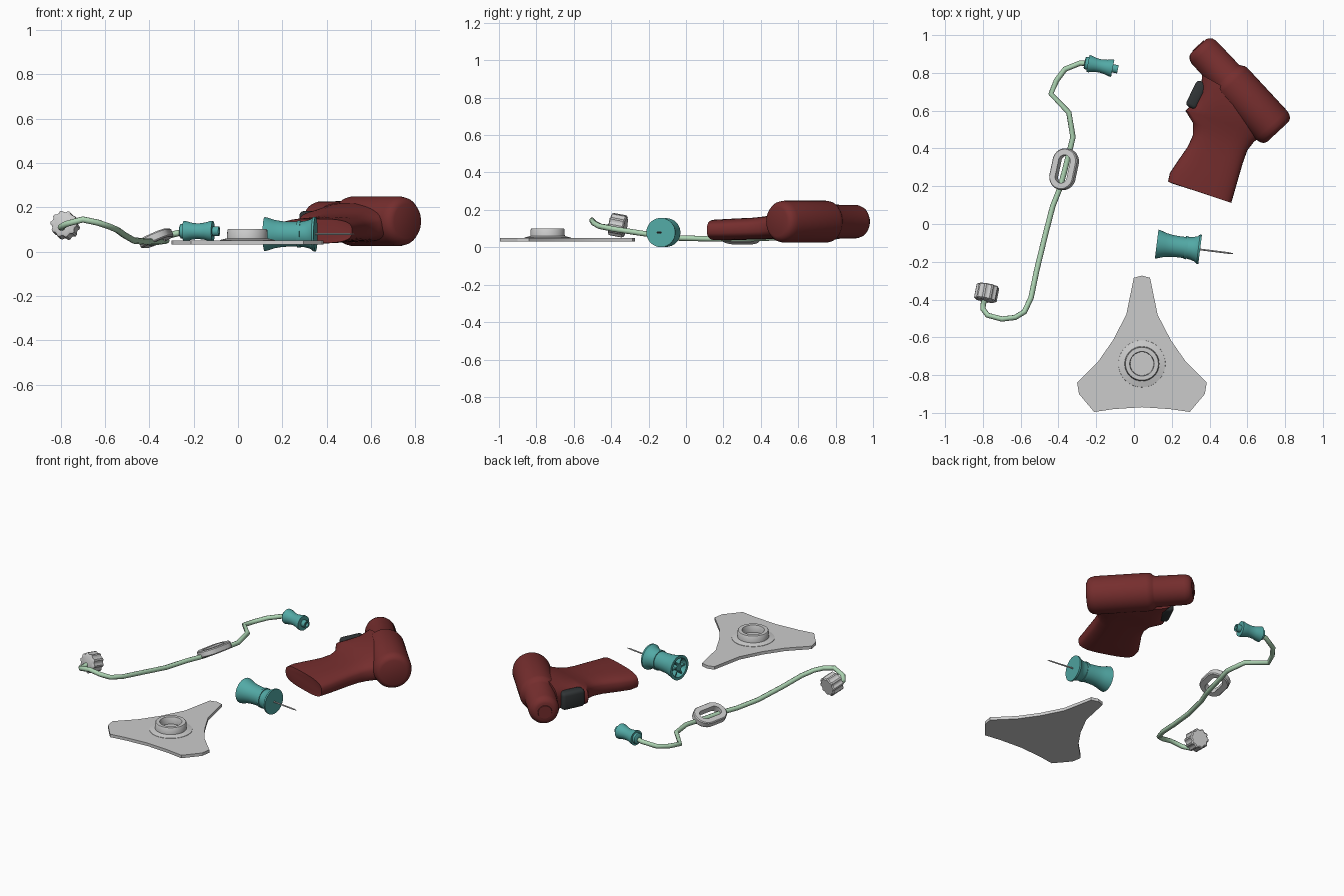
import bpy, bmesh, math
from mathutils import Vector, Matrix

if "Cube" in bpy.data.objects:
    bpy.data.objects.remove(bpy.data.objects["Cube"])


def material(name, rgb):
    m = bpy.data.materials.new(name)
    m.diffuse_color = (*rgb, 1)
    m.use_nodes = True
    m.node_tree.nodes["Principled BSDF"].inputs["Base Color"].default_value = m.diffuse_color
    return m


RED = material("dark red", (0.18, 0.027, 0.027))
TEAL = material("teal", (0.085, 0.40, 0.38))
GREEN = material("pale green", (0.42, 0.66, 0.45))
GREY = material("light grey", (0.60, 0.60, 0.60))
BLACK = material("charcoal", (0.03, 0.035, 0.037))


def finish(name, bm, mat, angle=35):
    bmesh.ops.recalc_face_normals(bm, faces=bm.faces[:])
    me = bpy.data.meshes.new(name)
    bm.to_mesh(me)
    bm.free()
    me.materials.append(mat)
    ob = bpy.data.objects.new(name, me)
    bpy.context.collection.objects.link(ob)
    bpy.ops.object.select_all(action='DESELECT')
    ob.select_set(True)
    bpy.context.view_layer.objects.active = ob
    bpy.ops.object.shade_smooth_by_angle(angle=math.radians(angle))
    return ob


def skin(name, rings, mat, closed=False, angle=35):
    """Join equal-length rings of points with quads; cap the ends unless closed."""
    bm = bmesh.new()
    loops = [[bm.verts.new(p) for p in r] for r in rings]
    pairs = list(zip(loops, loops[1:]))
    if closed:
        pairs.append((loops[-1], loops[0]))
    else:
        bm.faces.new(loops[0])
        bm.faces.new(loops[-1])
    for a, b in pairs:
        for i in range(len(a)):
            j = (i + 1) % len(a)
            bm.faces.new((a[i], a[j], b[j], b[i]))
    return finish(name, bm, mat, angle)


def frame(start, axis):
    q = Vector(axis).to_track_quat('Z', 'Y')
    return Matrix.Translation(start) @ q.to_matrix().to_4x4()


def lathe(name, start, axis, profile, mat, n=32, ribs=0.0):
    """Revolve (distance, radius) pairs about an axis; ribs scallops the rim."""
    M = frame(start, axis)
    rings = []
    for t, r in profile:
        ring = []
        for i in range(n):
            a = 2 * math.pi * i / n
            rr = r - (ribs if i % 4 >= 2 else 0)
            ring.append(M @ Vector((rr * math.cos(a), rr * math.sin(a), t)))
        rings.append(ring)
    return skin(name, rings, mat)


def box(name, M, size, mat, bevel=0.0):
    bm = bmesh.new()
    bmesh.ops.create_cube(bm, size=1, matrix=Matrix.Diagonal((*size, 1)))
    if bevel:
        bmesh.ops.bevel(bm, geom=bm.edges[:], offset=bevel, segments=3,
                        profile=0.5, affect='EDGES')
    bm.transform(M)
    return finish(name, bm, mat)


# Driver body: stepped barrel with rounded ends
axis = Vector((0.68, -0.733, 0))
lathe("driver_barrel", (0.51, 0.759, 0.137), axis,
      [(-0.248, 0.055), (-0.243, 0.068), (-0.228, 0.082), (-0.205, 0.089),
       (-0.03, 0.091), (-0.02, 0.096), (-0.005, 0.108), (0.015, 0.112), (0.32, 0.112),
       (0.345, 0.107), (0.362, 0.095), (0.37, 0.078)], RED, 40)
lathe("barrel_nose_socket", (0.51, 0.759, 0.137), axis,
      [(-0.253, 0.04), (-0.24, 0.044)], RED, 24)

# Driver grip: front edge, back edge, centre height, half thickness
grip = [((0.20, 0.215), (0.505, 0.118), 0.093, 0.045),
        ((0.18, 0.225), (0.515, 0.112), 0.093, 0.055),
        ((0.19, 0.27), (0.532, 0.17), 0.094, 0.057),
        ((0.24, 0.345), (0.552, 0.24), 0.097, 0.058),
        ((0.285, 0.41), (0.575, 0.32), 0.10, 0.058),
        ((0.312, 0.47), (0.60, 0.39), 0.104, 0.061),
        ((0.312, 0.535), (0.635, 0.435), 0.11, 0.065),
        ((0.272, 0.60), (0.68, 0.47), 0.118, 0.072),
        ((0.30, 0.625), (0.70, 0.50), 0.122, 0.078),
        ((0.355, 0.70), (0.69, 0.56), 0.13, 0.088),
        ((0.36, 0.79), (0.66, 0.62), 0.137, 0.085)]
rings = []
for f, b, z, h in grip:
    f, b = Vector((*f, 0)), Vector((*b, 0))
    ring = []
    for i in range(32):
        a = 2 * math.pi * i / 32
        c, s = math.cos(a), math.sin(a)
        u = math.copysign(abs(c) ** 0.65, c)
        v = math.copysign(abs(s) ** 0.65, s)
        ring.append((f + b) / 2 + (b - f) / 2 * u + Vector((0, 0, z + h * v)))
    rings.append(ring)
skin("driver_grip", rings, RED, angle=50)

# Trigger on the front of the grip
M = Matrix.Translation((0.332, 0.683, 0.128)) @ Matrix.Rotation(math.radians(-26), 4, 'Z')
box("trigger", M, (0.065, 0.15, 0.11), BLACK, 0.02)

# Needle hub: flared spool with a recessed, spoked rear
hub_start, hub_axis = Vector((0.12, -0.106, 0.079)), Vector((0.992, -0.124, 0))
lathe("needle_hub", hub_start, hub_axis,
      [(0.05, 0.045), (0.0, 0.060), (0.0, 0.077), (0.015, 0.074), (0.045, 0.064),
       (0.08, 0.058), (0.12, 0.056), (0.15, 0.056), (0.15, 0.061), (0.165, 0.061),
       (0.165, 0.057), (0.185, 0.060), (0.21, 0.067), (0.222, 0.078), (0.232, 0.078)], TEAL)
lathe("hub_socket", hub_start, hub_axis, [(0.004, 0.022), (0.06, 0.022)], TEAL, 16)
H = frame(hub_start, hub_axis)
for i in range(6):
    S = H @ Matrix.Rotation(i * math.pi / 3, 4, 'Z') @ Matrix.Translation((0.038, 0, 0.03))
    box("hub_spoke", S, (0.036, 0.008, 0.045), TEAL)
lathe("needle", hub_start, hub_axis,
      [(0.22, 0.0045), (0.385, 0.0045), (0.408, 0.0015)], GREY, 10)

# Stabiliser base: three-armed plate, mirrored half outline
cx, cy = 0.042, -0.74
half = [(0, .467), (.043, .455), (.083, .26), (.153, .125), (.233, .01),
        (.343, -.10), (.333, -.16), (.253, -.255), (.15, -.24), (0, -.23)]
outline = half + [(-x, y) for x, y in reversed(half[1:-1])]
skin("base_plate", [[(cx + x, cy + y, z) for x, y in outline] for z in (0.031, 0.05)],
     GREY, angle=20)
lathe("base_collar", (cx, cy, 0), (0, 0, 1),
      [(0.045, 0.126), (0.052, 0.124), (0.060, 0.092), (0.097, 0.090), (0.101, 0.087),
       (0.101, 0.065), (0.098, 0.063), (0.056, 0.062)], GREY, 40)

# Extension tube: polyline with a round bevel
path = [(-.785, -.385, .118), (-.797, -.42, .108), (-.80, -.45, .11), (-.775, -.483, .125),
        (-.70, -.503, .145), (-.63, -.495, .13), (-.58, -.465, .113), (-.545, -.39, .098),
        (-.515, -.245, .076), (-.47, -.06, .05), (-.43, .095, .046), (-.39, .195, .045),
        (-.36, .31, .045), (-.323, .46, .05), (-.345, .59, .055), (-.44, .69, .045),
        (-.41, .76, .05), (-.365, .82, .06), (-.285, .852, .08), (-.24, .85, .09)]
cu = bpy.data.curves.new("extension_tube", 'CURVE')
cu.dimensions = '3D'
cu.bevel_depth = 0.0145
cu.bevel_resolution = 2
cu.use_fill_caps = True
sp = cu.splines.new('POLY')
sp.points.add(len(path) - 1)
for pt, co in zip(sp.points, path):
    pt.co = (*co, 1)
cu.materials.append(GREEN)
tube = bpy.data.objects.new("extension_tube", cu)
bpy.context.collection.objects.link(tube)

# Ribbed cap at the near end of the tube
lathe("ribbed_cap", (-0.788, -0.405, 0.126), (0.19, 0.96, -0.19),
      [(0, 0.052), (0.006, 0.061), (0.078, 0.061), (0.084, 0.054)], GREY, 40, 0.007)

# Slide clamp: tilted stadium-shaped ring around the tube
C = (Matrix.Translation((-0.37, 0.29, 0.06)) @ Matrix.Rotation(math.radians(-12), 4, 'Z')
     @ Matrix.Rotation(math.radians(-24), 4, 'Y'))


def stadium(w, length, z):
    pts = []
    for i in range(24):
        a = 2 * math.pi * (i + 0.5) / 24
        y = w * math.sin(a) + math.copysign(length - w, math.sin(a))
        pts.append(C @ Vector((w * math.cos(a), y, z)))
    return pts


skin("slide_clamp", [stadium(0.066, 0.106, -0.02), stadium(0.071, 0.111, -0.014),
                     stadium(0.071, 0.111, 0.014), stadium(0.066, 0.106, 0.02),
                     stadium(0.034, 0.076, 0.02), stadium(0.034, 0.076, -0.02)],
     GREY, closed=True)

# Connector at the far end of the tube
lathe("tube_connector", (-0.262, 0.853, 0.092), (0.982, -0.19, 0),
      [(0, 0.026), (0.004, 0.032), (0.018, 0.034), (0.018, 0.046), (0.03, 0.045),
       (0.06, 0.037), (0.085, 0.035), (0.115, 0.039), (0.14, 0.046), (0.152, 0.046),
       (0.152, 0.022), (0.18, 0.022), (0.18, 0.013), (0.165, 0.012)], TEAL, 24)
